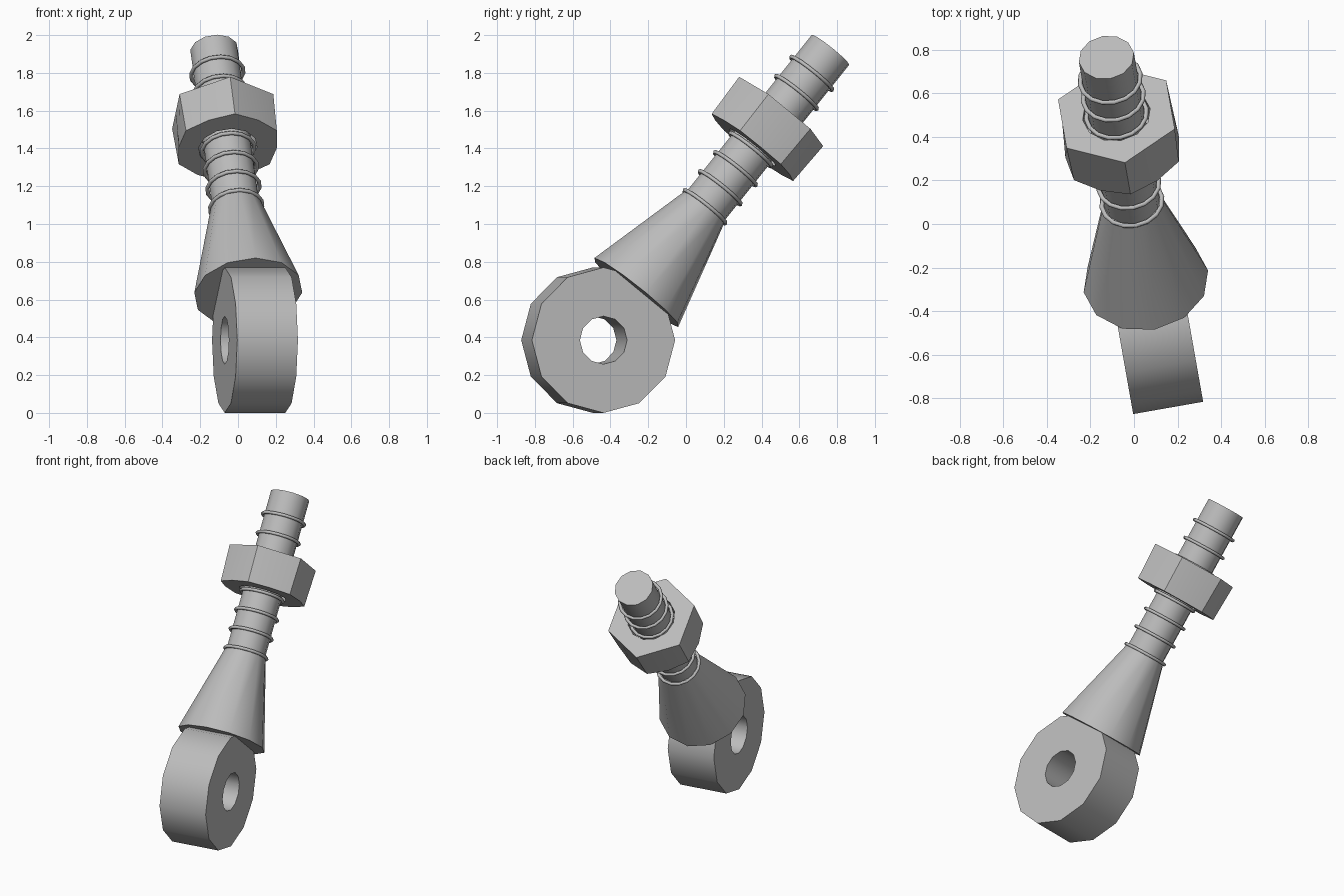
import bpy, bmesh
from math import radians, sin, cos, tau
from mathutils import Matrix

cube = bpy.data.objects.get("Cube")
if cube:
    bpy.data.objects.remove(cube, do_unlink=True)

steel = bpy.data.materials.new("steel_grey")
steel.use_nodes = True
steel.diffuse_color = (0.5, 0.5, 0.5, 1)
steel.node_tree.nodes["Principled BSDF"].inputs["Base Color"].default_value = (0.5, 0.5, 0.5, 1)

# Shared placement: everything hangs from the centre of the eye
centre = Matrix.Translation((0.09, -0.465, 0.385))
turn = centre @ Matrix.Rotation(radians(10), 4, 'Z')
shank_frame = turn @ Matrix.Rotation(radians(-39.1), 4, 'X')
eye_frame = turn @ Matrix.Rotation(radians(90), 4, 'Y')


def lathe(name, profile, frame, sides=12, hollow=False, smooth=32):
    """Spin (radius, height) points; a third value is the radius on odd spokes."""
    bm = bmesh.new()
    rings = []
    for point in profile:
        radii = (point[0], point[-1] if len(point) > 2 else point[0])
        rings.append([bm.verts.new((radii[k % 2] * cos(tau * k / sides),
                                    radii[k % 2] * sin(tau * k / sides), point[1]))
                      for k in range(sides)])
    pairs = list(zip(rings, rings[1:]))
    if hollow:
        pairs.append((rings[-1], rings[0]))
    else:
        bm.faces.new(rings[0])
        bm.faces.new(rings[-1])
    for a, b in pairs:
        for k in range(sides):
            n = (k + 1) % sides
            bm.faces.new((a[k], a[n], b[n], b[k]))
    bmesh.ops.recalc_face_normals(bm, faces=bm.faces)
    mesh = bpy.data.meshes.new(name)
    bm.to_mesh(mesh)
    bm.free()
    mesh.materials.append(steel)
    obj = bpy.data.objects.new(name, mesh)
    bpy.context.collection.objects.link(obj)
    obj.matrix_world = frame
    bpy.ops.object.select_all(action='DESELECT')
    obj.select_set(True)
    bpy.context.view_layer.objects.active = obj
    bpy.ops.object.shade_smooth_by_angle(angle=radians(smooth))
    return obj


# Eye: thick pierced disc
lathe("eye", [(0.385, -0.163), (0.385, 0.163), (0.127, 0.163), (0.127, -0.163)],
      eye_frame, hollow=True)

# Conical collar and shank
lathe("collar", [(0.29, 0.325), (0.135, 0.91)], shank_frame)
lathe("shank", [(0.128, 0.85), (0.128, 1.98)], shank_frame)

# Hexagonal nut, rounded off towards its lower face, with a loose bore
lathe("nut", [(0.265, 1.315, 0.282), (0.252, 1.56, 0.291),
              (0.157, 1.56), (0.157, 1.315)], shank_frame, hollow=True)

# Thread: thin evenly spaced hoops around the shank
hoop = [(0.14 + 0.011 * cos(tau * k / 6), 0.011 * sin(tau * k / 6)) for k in range(6)]
for i in range(8):
    lathe(f"thread_{i + 1}", hoop, shank_frame @ Matrix.Translation((0, 0, 0.91 + 0.13 * i)),
          sides=16, hollow=True, smooth=65)
